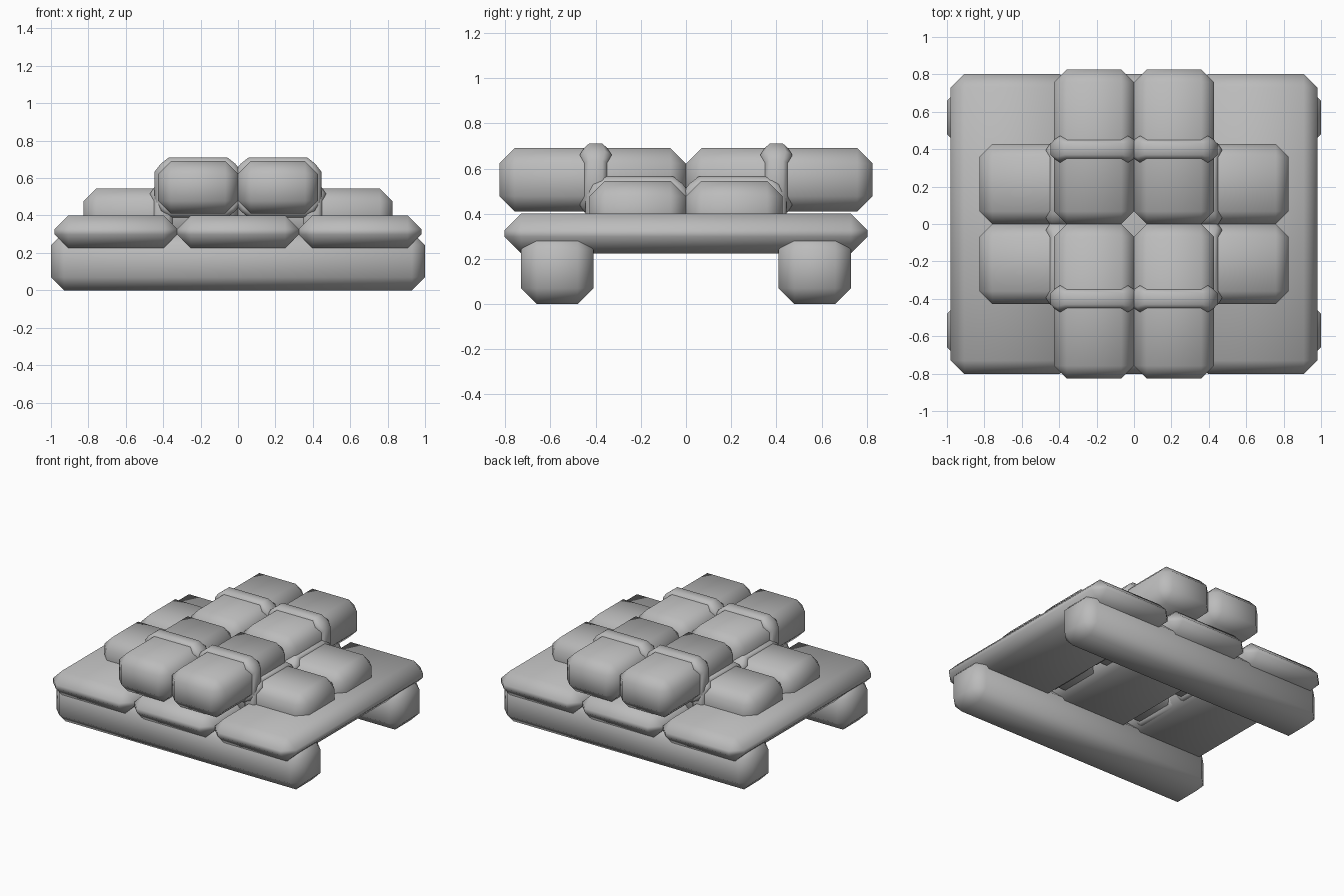
import bpy, bmesh, math
from mathutils import Matrix, Vector

if "Cube" in bpy.data.objects:
    bpy.data.objects.remove(bpy.data.objects["Cube"])

grey = bpy.data.materials.new("plain grey")
grey.diffuse_color = (0.5, 0.5, 0.5, 1)
grey.use_nodes = True
grey.node_tree.nodes["Principled BSDF"].inputs["Base Color"].default_value = grey.diffuse_color


def finish(name, bm, turn=0.0):
    """Turn a mesh about z, smooth it and add it to the scene."""
    bmesh.ops.rotate(bm, verts=bm.verts, cent=(0, 0, 0), matrix=Matrix.Rotation(turn, 3, 'Z'))
    bmesh.ops.recalc_face_normals(bm, faces=bm.faces)
    for f in bm.faces:
        f.smooth = True
    me = bpy.data.meshes.new(name)
    bm.to_mesh(me)
    bm.free()
    me.materials.append(grey)
    ob = bpy.data.objects.new(name, me)
    bpy.context.collection.objects.link(ob)
    return ob


def block(name, lo, hi, chamfer, turn=0.0):
    """Chamfered box between two corners."""
    lo, hi = Vector(lo), Vector(hi)
    bm = bmesh.new()
    bmesh.ops.create_cube(bm, size=1)
    bmesh.ops.scale(bm, vec=hi - lo, verts=bm.verts)
    bmesh.ops.translate(bm, vec=(lo + hi) / 2, verts=bm.verts)
    bmesh.ops.bevel(bm, geom=bm.edges[:], offset=chamfer, segments=1,
                    affect='EDGES', profile=0.5)
    finish(name, bm, turn)


def strap(name, cx, cy, cz, hx, hz, turn=0.0):
    """Octagonal band around a brick, swelling at each cut corner."""
    cut, path = 0.075, []
    for sx, sz in ((1, 1), (-1, 1), (-1, -1), (1, -1)):
        side = (sx * hx, sz * (hz - cut), 0.05)
        top = (sx * (hx - cut), sz * hz, 0.05)
        mid = (sx * (hx - cut * 0.44), sz * (hz - cut * 0.44), 0.07)
        path += [side, mid, top] if sx * sz > 0 else [top, mid, side]
    bm = bmesh.new()
    rings = []
    for x, z, w in path:
        k = (hx - 0.04) / hx, (hz - 0.04) / hz      # inner edge
        m = (hx - 0.018) / hx, (hz - 0.018) / hz    # widest edge
        section = [(k, -w), (m, -w), ((1, 1), -w * 0.6),
                   ((1, 1), w * 0.6), (m, w), (k, w)]
        rings.append([bm.verts.new((cx + x * s[0], cy + y, cz + z * s[1]))
                      for s, y in section])
    for i, a in enumerate(rings):
        b = rings[(i + 1) % len(rings)]
        for j in range(6):
            n = (j + 1) % 6
            bm.faces.new((a[j], a[n], b[n], b[j]))
    finish(name, bm, turn)


# two ground runners
for label, s in (("front", -1), ("back", 1)):
    block(label + "_runner", (-1, s * 0.57 - 0.16, 0), (1, s * 0.57 + 0.16, 0.312), 0.07)

# three deck planks
for label, a, b in (("left", -0.98, -0.325), ("middle", -0.325, 0.325), ("right", 0.325, 0.98)):
    block(label + "_plank", (a, -0.803, 0.225), (b, 0.803, 0.4), 0.073)

# two crossed layers of strapped bricks
for layer, z, turn in (("lower", 0.405, math.pi / 2), ("upper", 0.55, 0.0)):
    for sx in (-1, 1):
        for sy in (-1, 1):
            tag = f"{layer}_{'left' if sx < 0 else 'right'}_{'front' if sy < 0 else 'back'}"
            block(tag + "_brick",
                  (sx * 0.2135 - 0.2135, sy * 0.413 - 0.413, z - 0.14),
                  (sx * 0.2135 + 0.2135, sy * 0.413 + 0.413, z + 0.14), 0.068, turn)
            strap(tag + "_strap", sx * 0.2135, sy * 0.4, z, 0.232, 0.16, turn)
